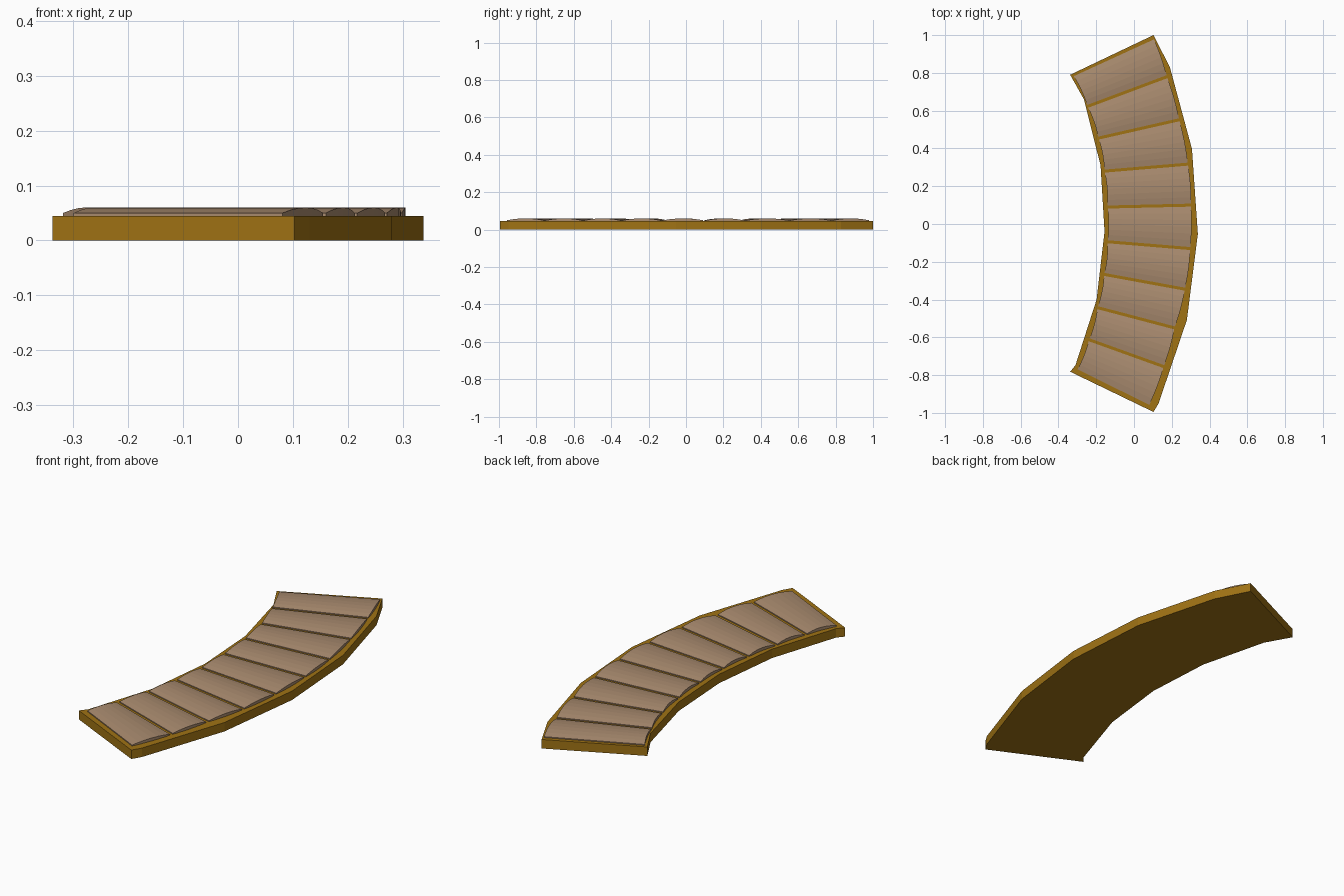
import bpy, bmesh
from mathutils import Vector

if "Cube" in bpy.data.objects:
    bpy.data.objects.remove(bpy.data.objects["Cube"])


def material(name, rgb):
    m = bpy.data.materials.new(name)
    m.diffuse_color = (*rgb, 1)
    m.use_nodes = True
    m.node_tree.nodes["Principled BSDF"].inputs["Base Color"].default_value = m.diffuse_color
    return m


def make_object(name, bm, mat):
    bmesh.ops.recalc_face_normals(bm, faces=bm.faces[:])
    me = bpy.data.meshes.new(name)
    bm.to_mesh(me)
    bm.free()
    me.materials.append(mat)
    ob = bpy.data.objects.new(name, me)
    bpy.context.collection.objects.link(ob)
    return ob


gold = material("gold_wood", (0.35, 0.17, 0.007))
tan = material("tan_wood", (0.40, 0.26, 0.16))

BASE_TOP, EDGE_Z, CROWN_Z = 0.045, 0.05, 0.06

# Curved base slab: outer rim, then inner rim back
outer = [(0.103, 1.0), (0.19, 0.83), (0.307, 0.397), (0.338, -0.053),
         (0.28, -0.508), (0.13, -0.95), (0.103, -0.995)]
inner = [(-0.338, -0.782), (-0.31, -0.748), (-0.198, -0.40), (-0.156, -0.04),
         (-0.177, 0.31), (-0.265, 0.66), (-0.338, 0.79)]
bm = bmesh.new()
face = bm.faces.new([bm.verts.new((x, y, 0)) for x, y in outer + inner])
res = bmesh.ops.extrude_face_region(bm, geom=[face])
bmesh.ops.translate(bm, vec=(0, 0, BASE_TOP),
                    verts=[v for v in res["geom"] if isinstance(v, bmesh.types.BMVert)])
make_object("curved_base", bm, gold)

# Seam lines between planks: (inner end, outer end)
seams = [((-0.322, 0.79), (0.103, 0.985)), ((-0.245, 0.623), (0.175, 0.78)),
         ((-0.187, 0.455), (0.24, 0.552)), ((-0.155, 0.28), (0.286, 0.317)),
         ((-0.139, 0.09), (0.302, 0.10)), ((-0.139, -0.094), (0.298, -0.13)),
         ((-0.157, -0.267), (0.27, -0.345)), ((-0.192, -0.443), (0.215, -0.55)),
         ((-0.237, -0.613), (0.158, -0.755)), ((-0.302, -0.777), (0.078, -0.965))]
STEPS, GAP = 6, 0.008


def plank(i):
    """Crowned plank lofted from one seam line to the next."""
    a, b = seams[i], seams[i + 1]
    bm = bmesh.new()
    rings = []
    for k in range(STEPS + 1):
        t = k / STEPS
        crown = 1 - (2 * t - 1) ** 2
        ends = []
        for p, q in zip(a, b):
            p, q = Vector(p), Vector(q)
            inset = (q - p).normalized() * GAP
            pt = (p + inset).lerp(q - inset, t)
            pt.x += 0.005 * crown
            ends.append(pt)
        z = EDGE_Z + (CROWN_Z - EDGE_Z) * crown
        low = BASE_TOP - 0.001
        l, r = ends
        rings.append([bm.verts.new((p.x, p.y, h)) for p, h in
                      ((l, low), (r, low), (r, z), (l, z))])
    for r0, r1 in zip(rings, rings[1:]):
        for j in range(4):
            n = (j + 1) % 4
            bm.faces.new((r0[j], r0[n], r1[n], r1[j]))
    bm.faces.new(rings[0])
    bm.faces.new(rings[-1])
    make_object(f"plank_{i + 1}", bm, tan)


for i in range(len(seams) - 1):
    plank(i)
